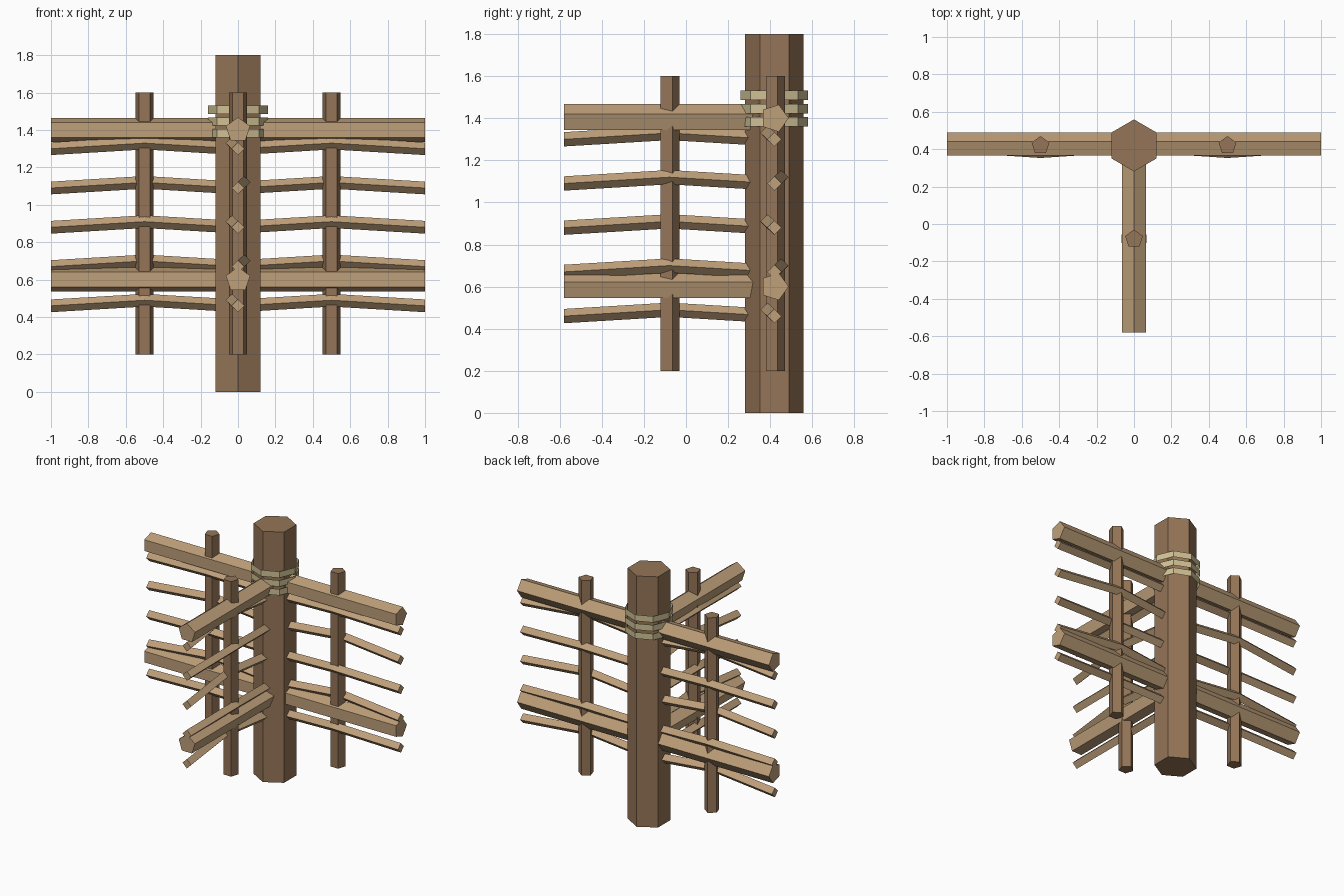
import bpy, bmesh, math
from mathutils import Vector

cube = bpy.data.objects.get("Cube")
if cube:
    bpy.data.objects.remove(cube, do_unlink=True)

X, Y, Z = Vector((1, 0, 0)), Vector((0, 1, 0)), Vector((0, 0, 1))
CENTRE = Vector((0, 0.42, 0))


def material(name, colour):
    m = bpy.data.materials.new(name)
    m.use_nodes = True
    m.diffuse_color = (*colour, 1)
    m.node_tree.nodes["Principled BSDF"].inputs["Base Color"].default_value = (*colour, 1)
    return m


dark_wood = material("dark wood", (0.30, 0.178, 0.096))
light_wood = material("light wood", (0.52, 0.35, 0.195))
rope = material("rope", (0.63, 0.54, 0.30))


def beam(name, points, u, v, sides, radius, mat, capped=True):
    """Sweep a regular polygon, first corner towards u, along the points."""
    bm = bmesh.new()
    rings = []
    for p in points:
        ring = []
        for i in range(sides):
            a = math.tau * i / sides
            ring.append(bm.verts.new(p + radius * (u * math.cos(a) + v * math.sin(a))))
        rings.append(ring)
    for a, b in zip(rings, rings[1:]):
        for i in range(sides):
            j = (i + 1) % sides
            bm.faces.new((a[i], a[j], b[j], b[i]))
    if capped:
        bm.faces.new(rings[0])
        bm.faces.new(rings[-1])
    bmesh.ops.recalc_face_normals(bm, faces=bm.faces)
    mesh = bpy.data.meshes.new(name)
    bm.to_mesh(mesh)
    bm.free()
    mesh.materials.append(mat)
    obj = bpy.data.objects.new(name, mesh)
    bpy.context.collection.objects.link(obj)


# Central post
beam("post", [CENTRE, CENTRE + 1.8 * Z], Y, X, 6, 0.139, dark_wood)

# Open rope bands around the post
for i in range(3):
    base = CENTRE + (1.36 + 0.063 * i) * Z
    beam(f"rope_band_{i + 1}", [base, base + 0.045 * Z], X, Y, 8, 0.16, rope, capped=False)

# Heavy rails: one pair across, one pair to the front
for label, z in (("lower", 0.6), ("upper", 1.4)):
    c = CENTRE + z * Z
    beam(f"{label}_side_rail", [c - X, c + X], Y, Z, 5, 0.068, light_wood)
    beam(f"{label}_front_rail", [c, c - Y], Z, X, 5, 0.068, light_wood)

# Each arm has a stake and thin slats woven around it
for arm, out, side in (("left", X, Y), ("right", -X, Y), ("front", -Y, X)):
    foot = CENTRE + 0.5 * out
    beam(f"{arm}_stake", [foot + 0.2 * Z, foot + 1.6 * Z], Y, X, 5, 0.05, dark_wood)
    for i in range(5):
        start = CENTRE + (0.46 + 0.21 * i) * Z
        sway = side * (0.033 if i % 2 else -0.033)
        middle = start + 0.5 * out + sway + 0.03 * Z
        beam(f"{arm}_slat_{i + 1}", [start, middle, start + out], Z, side, 4, 0.034, light_wood)
